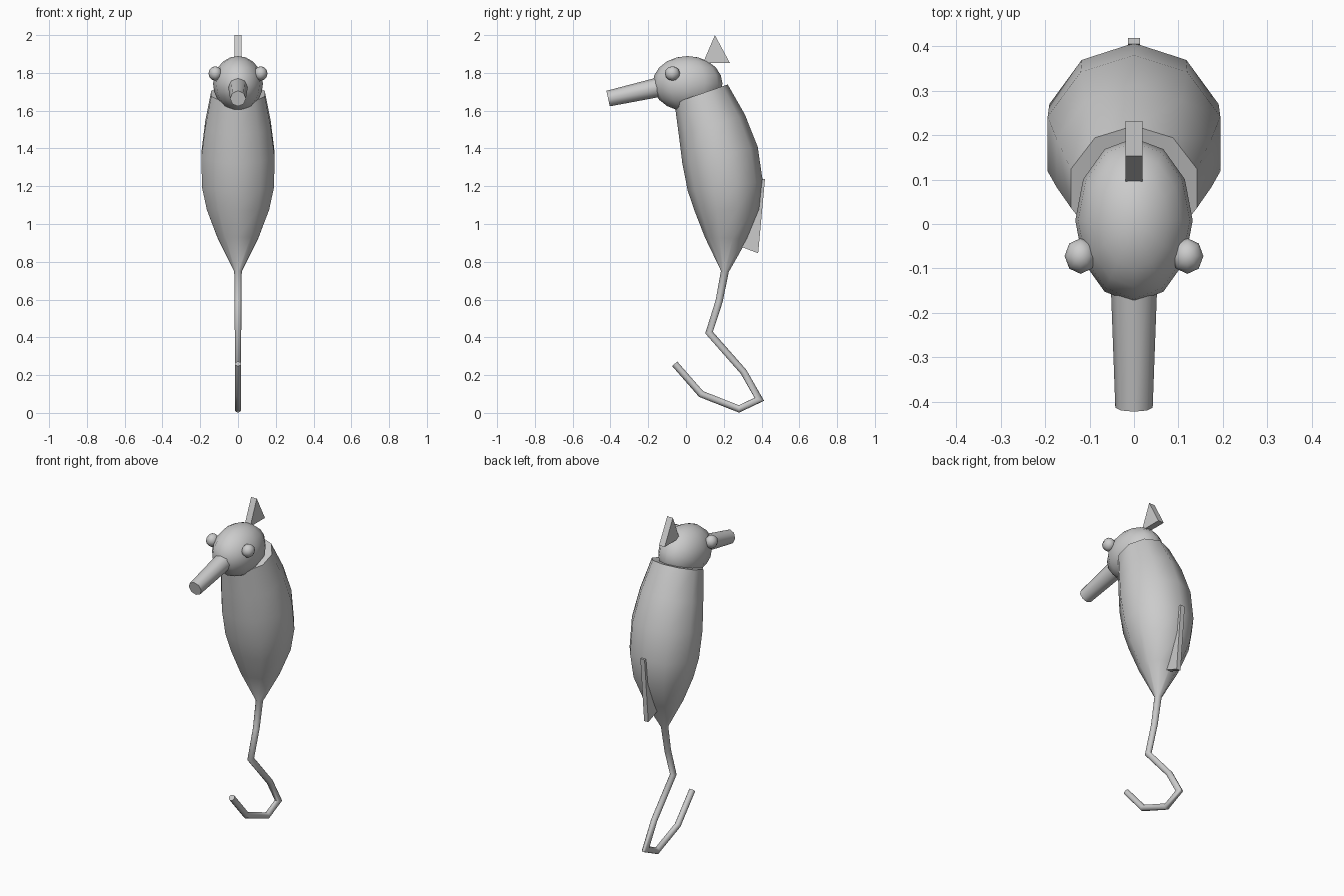
import bpy, bmesh, math
from mathutils import Vector

if "Cube" in bpy.data.objects:
    bpy.data.objects.remove(bpy.data.objects["Cube"])


def finish(bm, name, smooth=True, angle=60):
    bmesh.ops.recalc_face_normals(bm, faces=bm.faces[:])
    mesh = bpy.data.meshes.new(name)
    bm.to_mesh(mesh)
    bm.free()
    ob = bpy.data.objects.new(name, mesh)
    bpy.context.collection.objects.link(ob)
    if smooth:
        bpy.ops.object.select_all(action='DESELECT')
        ob.select_set(True)
        bpy.context.view_layer.objects.active = ob
        bpy.ops.object.shade_smooth_by_angle(angle=math.radians(angle))
    return ob


def tube(name, path, sides):
    """Sweep a round section along (y, z, radius) points in the x = 0 plane."""
    bm = bmesh.new()
    pts = [Vector((0, y, z)) for y, z, r in path]
    rings = []
    for i, p in enumerate(pts):
        before = (p - pts[i - 1]).normalized() if i else Vector()
        after = (pts[i + 1] - p).normalized() if i < len(pts) - 1 else Vector()
        t = (before + after).normalized()
        n = Vector((0, -t.z, t.y))
        stretch = 1 / max(0.5, t.dot(after if i == 0 else before))
        ring = []
        for k in range(sides):
            a = 2 * math.pi * k / sides
            off = n * math.cos(a) * stretch + Vector((1, 0, 0)) * math.sin(a)
            ring.append(bm.verts.new(p + off * path[i][2]))
        rings.append(ring)
    for a, b in zip(rings, rings[1:]):
        for k in range(sides):
            j = (k + 1) % sides
            bm.faces.new((a[k], a[j], b[j], b[k]))
    bm.faces.new(rings[0])
    bm.faces.new(rings[-1])
    return finish(bm, name)


def ball(name, centre, radii, segments, rings):
    bm = bmesh.new()
    bmesh.ops.create_uvsphere(bm, u_segments=segments, v_segments=rings, radius=1)
    bmesh.ops.scale(bm, vec=radii, verts=bm.verts)
    bmesh.ops.translate(bm, vec=centre, verts=bm.verts)
    return finish(bm, name)


def fin(name, outline, half):
    """Flat plate from a (y, z) outline."""
    bm = bmesh.new()
    a = [bm.verts.new((-half, y, z)) for y, z in outline]
    b = [bm.verts.new((half, y, z)) for y, z in outline]
    bm.faces.new(a)
    bm.faces.new(b)
    for i in range(len(a)):
        j = (i + 1) % len(a)
        bm.faces.new((a[i], a[j], b[j], b[i]))
    return finish(bm, name, smooth=False)


# Body running into the curled tail
tube("body_and_tail", [
    (0.08, 1.69, 0.149), (0.137, 1.525, 0.183), (0.18, 1.365, 0.204),
    (0.208, 1.20, 0.20), (0.218, 1.075, 0.173), (0.213, 0.925, 0.113),
    (0.206, 0.75, 0.021), (0.175, 0.59, 0.019), (0.122, 0.425, 0.018),
    (0.305, 0.217, 0.018), (0.388, 0.072, 0.018), (0.28, 0.021, 0.018),
    (0.08, 0.10, 0.018), (-0.06, 0.26, 0.018)], 10)

# Head, snout and eyes
ball("head", (0, 0.008, 1.743), (0.132, 0.185, 0.146), 12, 10)
tube("snout", [(-0.06, 1.743, 0.055), (-0.4125, 1.664, 0.042)], 8)
for side, x in (("left", -0.12), ("right", 0.12)):
    ball(side + "_eye", (x, -0.072, 1.797), (0.036, 0.04, 0.038), 8, 6)

# Crest and back fin
fin("crest", [(0.153, 2.0), (0.09, 1.853), (0.232, 1.853)], 0.019)
fin("back_fin", [(0.418, 1.237), (0.405, 1.237), (0.29, 0.88), (0.382, 0.845)], 0.014)
